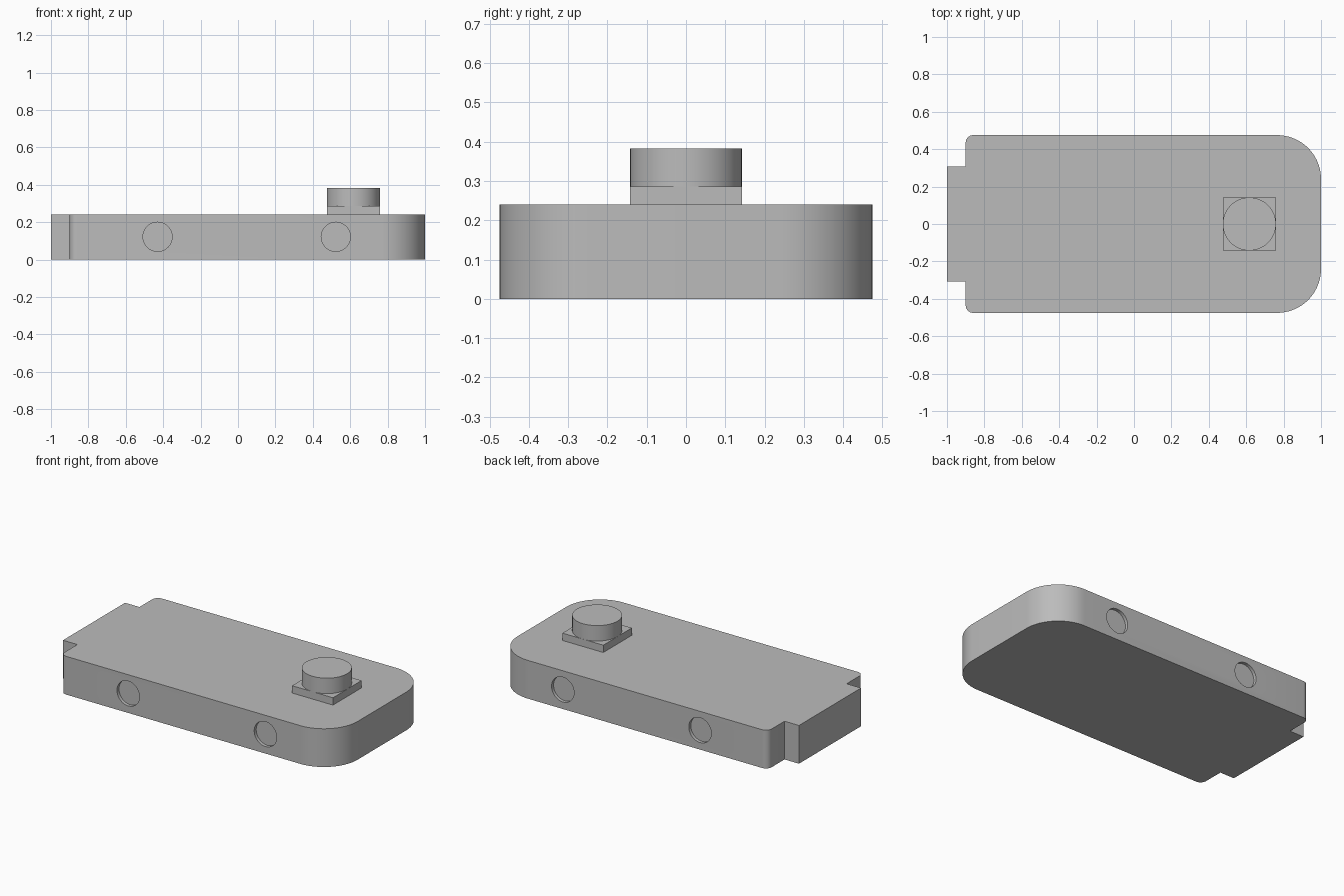
import bpy, bmesh
from math import sin, cos, pi, radians
from mathutils import Matrix

if "Cube" in bpy.data.objects:
    bpy.data.objects.remove(bpy.data.objects["Cube"])

grey = bpy.data.materials.new("plain_grey")
grey.use_nodes = True
grey.diffuse_color = (0.5, 0.5, 0.5, 1)
grey.node_tree.nodes["Principled BSDF"].inputs["Base Color"].default_value = (0.5, 0.5, 0.5, 1)

HALF_Y, TOP = 0.475, 0.24
KNOB_X, KNOB_R = 0.617, 0.142


def add_object(name, bm):
    bmesh.ops.recalc_face_normals(bm, faces=bm.faces)
    mesh = bpy.data.meshes.new(name)
    bm.to_mesh(mesh)
    bm.free()
    mesh.materials.append(grey)
    obj = bpy.data.objects.new(name, mesh)
    bpy.context.collection.objects.link(obj)
    return obj


def smooth(obj):
    bpy.ops.object.select_all(action='DESELECT')
    obj.select_set(True)
    bpy.context.view_layer.objects.active = obj
    bpy.ops.object.shade_smooth_by_angle(angle=radians(30))


def arc(cx, cy, r, start, end, steps):
    angles = [start + (end - start) * i / steps for i in range(steps + 1)]
    return [(cx + r * cos(a), cy + r * sin(a)) for a in angles]


def cylinder(name, radius, depth, matrix):
    bm = bmesh.new()
    bmesh.ops.create_cone(bm, cap_ends=True, segments=64, radius1=radius,
                          radius2=radius, depth=depth, matrix=matrix)
    return add_object(name, bm)


# Body: half outline with round nose, small rear corner and stepped tail, mirrored
big, small = 0.235, 0.04
half = arc(1 - big, HALF_Y - big, big, 0, pi / 2, 24)
half += arc(-0.9 + small, HALF_Y - small, small, pi / 2, pi, 8)
half += [(-0.9, 0.308), (-1, 0.308)]
outline = half + [(x, -y) for x, y in reversed(half)]
bm = bmesh.new()
base = bm.faces.new([bm.verts.new((x, y, 0)) for x, y in outline])
extruded = bmesh.ops.extrude_face_region(bm, geom=[base], use_keep_orig=True)
verts = [v for v in extruded["geom"] if isinstance(v, bmesh.types.BMVert)]
bmesh.ops.translate(bm, verts=verts, vec=(0, 0, TOP))
body = add_object("body", bm)

# Shallow round recesses, two on each long side
for x in (-0.43, 0.523):
    for side in (-1, 1):
        place = Matrix.Translation((x, side * HALF_Y, 0.122)) @ Matrix.Rotation(pi / 2, 4, 'X')
        cutter = cylinder("recess_cutter", 0.078, 0.04, place)
        cutter.hide_render = True
        cut = body.modifiers.new("recess", 'BOOLEAN')
        cut.operation, cut.solver, cut.object = 'DIFFERENCE', 'EXACT', cutter
        bpy.context.view_layer.objects.active = body
        bpy.ops.object.modifier_apply(modifier=cut.name)
        bpy.data.objects.remove(cutter)
smooth(body)

# Square plate under the knob
bm = bmesh.new()
bmesh.ops.create_cube(bm, size=1, matrix=Matrix.Translation((KNOB_X, 0, 0.263))
                      @ Matrix.Diagonal((2 * KNOB_R, 2 * KNOB_R, 0.046, 1)))
add_object("knob_plate", bm)

# Round knob
smooth(cylinder("knob", KNOB_R, 0.097, Matrix.Translation((KNOB_X, 0, 0.3345))))
